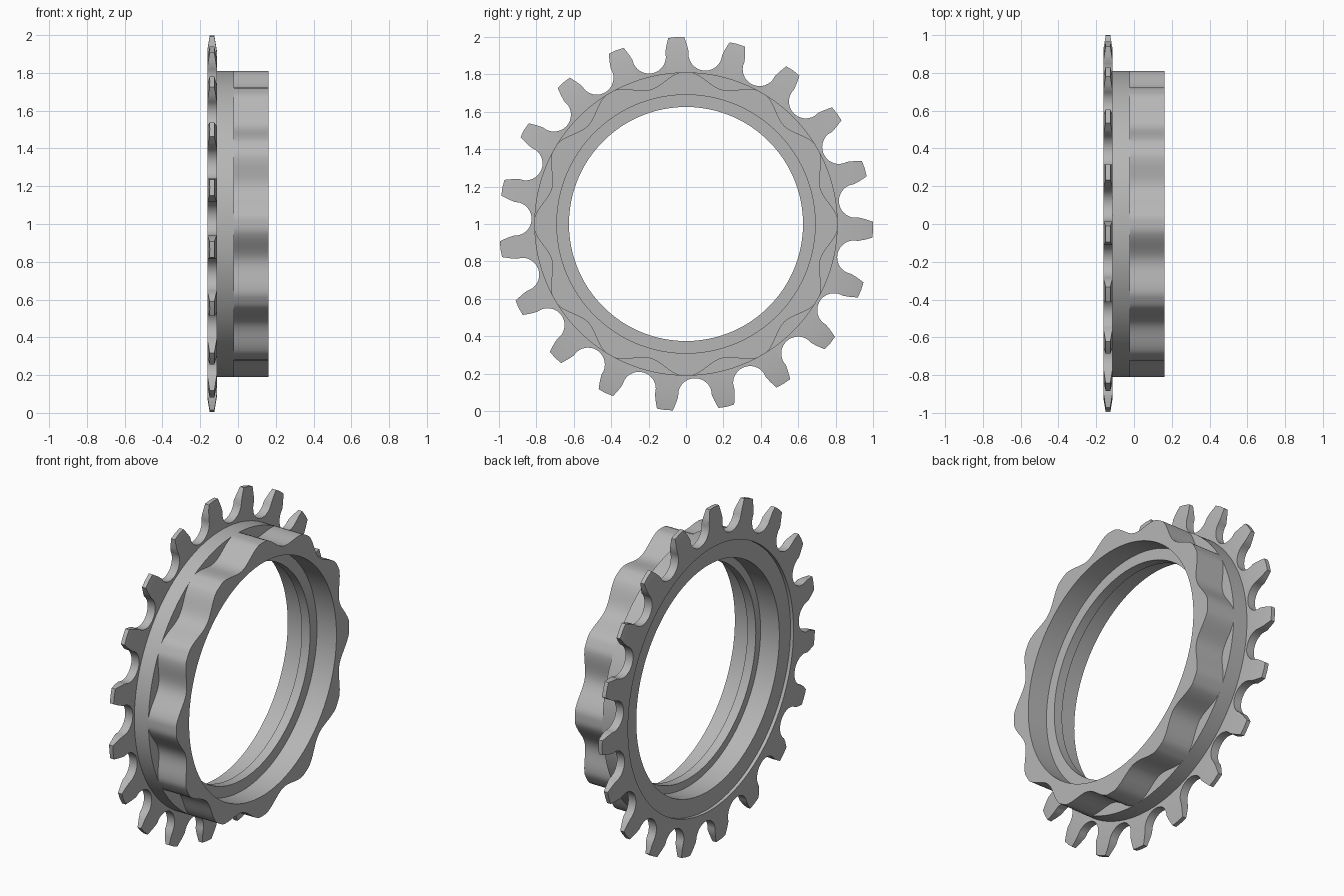
import bpy, bmesh
from math import sin, cos, tau, pi, radians, atan2, hypot

cube = bpy.data.objects.get("Cube")
if cube:
    bpy.data.objects.remove(cube)

steel = bpy.data.materials.new("grey_steel")
steel.use_nodes = True
GREY = (0.47, 0.47, 0.47, 1)
steel.diffuse_color = GREY
steel.node_tree.nodes["Principled BSDF"].inputs["Base Color"].default_value = GREY


def ring(name, columns):
    """Close a ring around the x axis from (angle, [(x, radius), ...]) sections."""
    bm = bmesh.new()
    loops = [[bm.verts.new((x, r * cos(a), 1 + r * sin(a))) for x, r in section]
             for a, section in columns]
    for i, here in enumerate(loops):
        there = loops[(i + 1) % len(loops)]
        for j in range(len(here)):
            k = (j + 1) % len(here)
            bm.faces.new((here[j], here[k], there[k], there[j]))
    bmesh.ops.remove_doubles(bm, verts=bm.verts[:], dist=0.0002)
    bmesh.ops.recalc_face_normals(bm, faces=bm.faces[:])
    mesh = bpy.data.meshes.new(name)
    bm.to_mesh(mesh)
    bm.free()
    mesh.materials.append(steel)
    obj = bpy.data.objects.new(name, mesh)
    bpy.context.collection.objects.link(obj)
    bpy.ops.object.select_all(action='DESELECT')
    obj.select_set(True)
    bpy.context.view_layer.objects.active = obj
    bpy.ops.object.shade_smooth_by_angle(angle=radians(25))
    return obj


# Sprocket: round valleys between teeth that thin towards the tip
TEETH = 19
PITCH = tau / TEETH
LEFT, RIGHT = -0.1625, -0.1125
MID = (LEFT + RIGHT) / 2
CHAMFER_R = 0.92

flank = []
for i in range(1, 11):
    a = radians(9.2 * i)
    out, side = 0.915 - 0.09 * cos(a), 0.09 * sin(a)
    flank.append((atan2(side, out), hypot(out, side)))
flank += [(0.107, 0.955), (PITCH / 2 - 0.043, 0.998)]
valley = [(-a, r) for a, r in reversed(flank)] + [(0, 0.825)] + flank + [(PITCH / 2, 1)]


def tooth_section(r):
    m = min(r, CHAMFER_R)
    half = 0.025 - 0.013 * (r - m) / (1 - CHAMFER_R)
    return [(LEFT, 0.775), (LEFT, m), (MID - half, r),
            (MID + half, r), (RIGHT, m), (RIGHT, 0.775)]


start = radians(93) + PITCH / 2
ring("toothed_sprocket", [(start + t * PITCH + a, tooth_section(r))
                          for t in range(TEETH) for a, r in valley])

# Collar with a stepped bore and an inner lip
collar = [(-0.143, 0.67), (-0.143, 0.78), (-0.12, 0.78), (-0.12, 0.81),
          (-0.02, 0.81), (-0.02, 0.70), (0.035, 0.70), (0.035, 0.625),
          (-0.02, 0.625), (-0.02, 0.67)]
ring("collar", [(tau * i / 180, collar) for i in range(180)])

# Wavy grip ring with twelve lobes
LOBES = 12
STEPS = LOBES * 24


def wave(a):
    return min(0.81, 0.778 + 0.036 * cos(LOBES * a))


ring("wavy_ring", [(a, [(-0.025, 0.69), (-0.025, wave(a)), (0.1625, wave(a)), (0.1625, 0.69)])
                   for a in (tau * i / STEPS for i in range(STEPS))])
